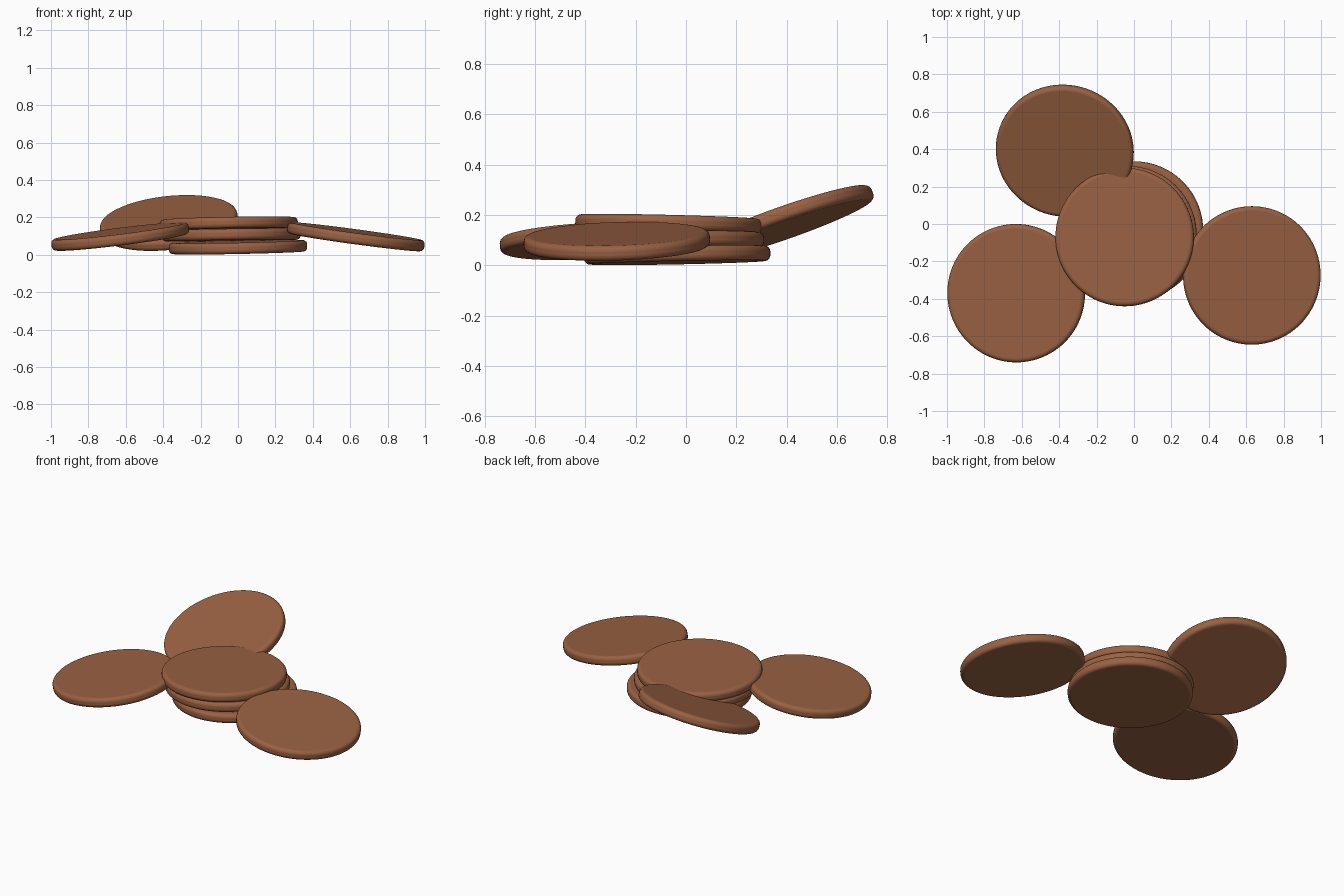
import bpy
import math
from mathutils import Vector

cube = bpy.data.objects.get("Cube")
if cube:
    bpy.data.objects.remove(cube, do_unlink=True)

RADIUS = 0.37
THICKNESS = 0.06

# Single warm brown for every disc
brown = bpy.data.materials.new("warm_brown")
brown.use_nodes = True
colour = (0.32, 0.12, 0.055, 1)
brown.diffuse_color = colour
shader = brown.node_tree.nodes["Principled BSDF"]
shader.inputs["Base Color"].default_value = colour
shader.inputs["Roughness"].default_value = 0.6


def disc(name, centre, slope_x, slope_y):
    """Round-edged disc whose top face rises by the given slopes."""
    bpy.ops.mesh.primitive_cylinder_add(vertices=96, radius=RADIUS,
                                        depth=THICKNESS, location=centre)
    obj = bpy.context.object
    obj.name = name
    obj.data.materials.append(brown)
    normal = Vector((-slope_x, -slope_y, 1)).normalized()
    obj.rotation_mode = 'QUATERNION'
    obj.rotation_quaternion = Vector((0, 0, 1)).rotation_difference(normal)

    # Soft rounded rim
    bpy.ops.object.shade_smooth_by_angle(angle=math.radians(40))
    bevel = obj.modifiers.new("rounded_rim", 'BEVEL')
    bevel.width = 0.022
    bevel.segments = 5
    bevel.limit_method = 'ANGLE'
    bevel.angle_limit = math.radians(40)
    return obj


# Central stack of three slightly shifted discs
disc("bottom_disc", (0, -0.035, 0.041), 0.02, 0.02)
disc("middle_disc", (-0.035, -0.06, 0.106), 0.015, -0.01)
disc("top_disc", (-0.05, -0.07, 0.164), 0.02, -0.025)

# Outer discs leaning on the stack
disc("right_leaning_disc", (-0.63, -0.37, 0.097), 0.125, 0.05)
disc("left_leaning_disc", (0.63, -0.275, 0.096), -0.135, 0.03)
disc("back_leaning_disc", (-0.37, 0.392, 0.17), 0.11, 0.35)
